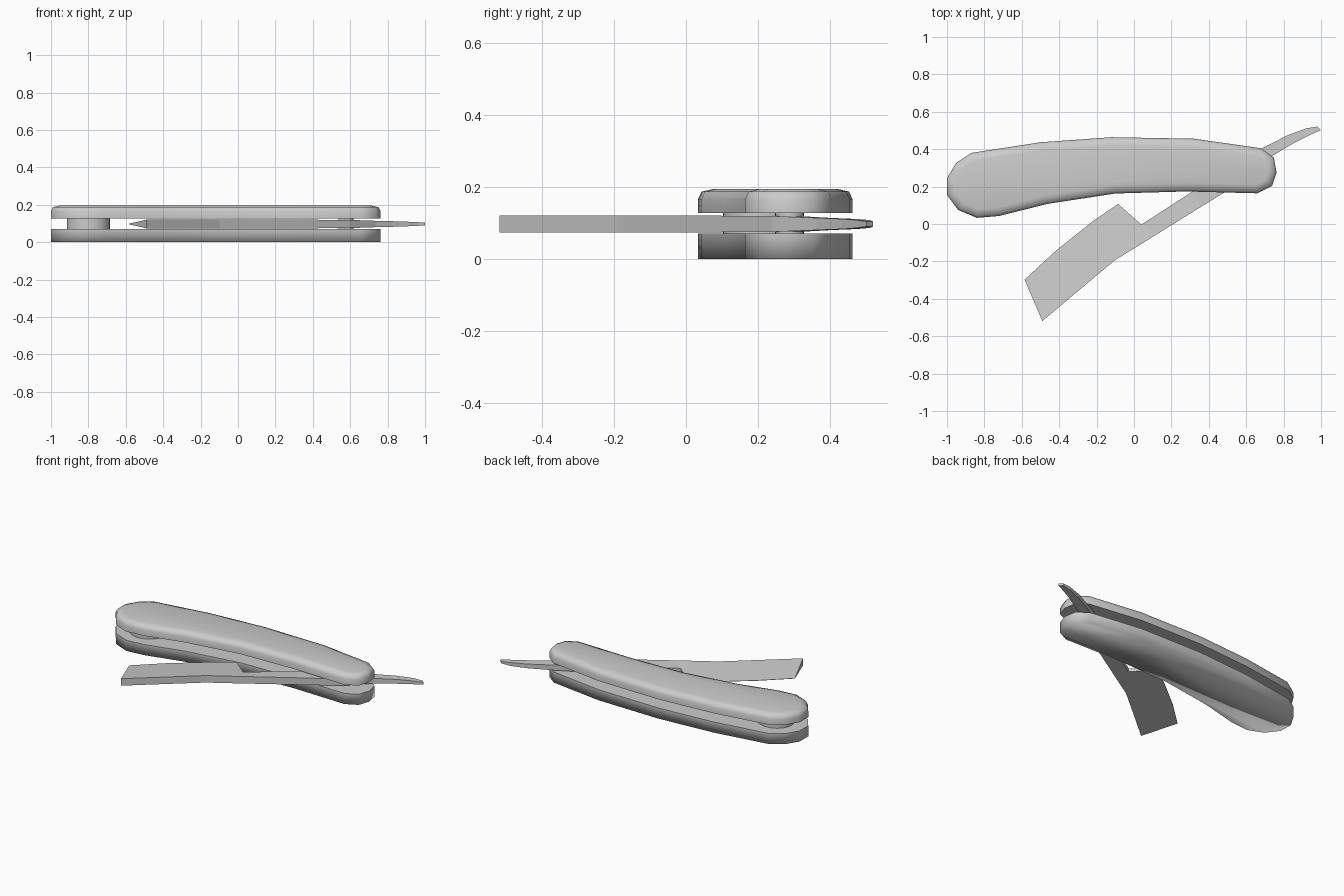
import bpy, bmesh
from mathutils import Vector

cube = bpy.data.objects.get("Cube")
if cube:
    bpy.data.objects.remove(cube)

GREY = (0.6, 0.6, 0.6, 1)
grey = bpy.data.materials.new("plain grey")
grey.use_nodes = True
grey.diffuse_color = GREY
grey.node_tree.nodes["Principled BSDF"].inputs["Base Color"].default_value = GREY


def loft(name, rings, smooth):
    """Skin a list of equal rings and cap both ends; the first cap edge stays sharp."""
    bm = bmesh.new()
    loops = [[bm.verts.new(p) for p in ring] for ring in rings]
    n = len(rings[0])
    for a, b in zip(loops, loops[1:]):
        for i in range(n):
            j = (i + 1) % n
            bm.faces.new((a[i], a[j], b[j], b[i]))
    first_cap = bm.faces.new(loops[0])
    bm.faces.new(loops[-1])
    bmesh.ops.recalc_face_normals(bm, faces=bm.faces)
    for face in bm.faces:
        face.smooth = smooth
    for edge in first_cap.edges:
        edge.smooth = False
    mesh = bpy.data.meshes.new(name)
    bm.to_mesh(mesh)
    bm.free()
    mesh.materials.append(grey)
    obj = bpy.data.objects.new(name, mesh)
    bpy.context.collection.objects.link(obj)


def inset(points, amount):
    """Move a clockwise outline inward with mitred corners."""
    pts = [Vector(p) for p in points]
    result = []
    for i, p in enumerate(pts):
        d1 = (p - pts[i - 1]).normalized()
        d2 = (pts[(i + 1) % len(pts)] - p).normalized()
        n1, n2 = Vector((d1.y, -d1.x)), Vector((d2.y, -d2.x))
        result.append(p + (n1 + n2) * amount / (1 + n1.dot(n2)))
    return result


# Handle scales: curved outline, upper one rounded on top, lower one flat underneath
outline = [(-1, .245), (-.95, .327), (-.87, .38), (-.5, .437), (-.12, .464),
           (.32, .456), (.68, .405), (.748, .355), (.762, .275), (.738, .203),
           (.66, .164), (.28, .174), (-.1, .163), (-.46, .108), (-.72, .043),
           (-.84, .033), (-.94, .075), (-1, .155)]


def scale(name, profile):
    rings = [[(p.x, p.y, z) for p in inset(outline, d)] for d, z in profile]
    loft(name, rings, True)


scale("upper_handle_scale", [(0, .127), (0, .165), (.01, .187), (.045, .195)])
scale("lower_handle_scale", [(0, .07), (0, 0)])

# Blade, tang and tail: cutting side, spine side, half thickness of each
MID = .097
stations = [
    ((-.585, -.298), (-.49, -.519), .001, .023),
    ((-.42, -.145), (-.3, -.359), .001, .023),
    ((-.22, .015), (-.1, -.192), .001, .023),
    ((-.085, .107), (.05, -.1), .001, .023),
    ((.04, -.003), (.13, -.05), .012, .023),
    ((.31, .172), (.36, .093), .022, .023),
    ((.53, .315), (.6, .24), .022, .022),
    ((.68, .402), (.735, .362), .017, .017),
    ((.82, .474), (.86, .436), .014, .014),
    ((.92, .511), (.94, .476), .011, .011),
    ((.98, .521), (1, .502), .007, .007),
]
loft("blade", [[(*e, MID + he), (*s, MID + hs), (*s, MID - hs), (*e, MID - he)]
               for e, s, he, hs in stations], False)


# Spacer at the wide end and pivot pin through the tang
def pin(name, x, y, radius_x, radius_y, sides):
    bpy.ops.mesh.primitive_cylinder_add(vertices=sides, radius=1, depth=.062,
                                        location=(x, y, .0985))
    obj = bpy.context.object
    obj.name = name
    obj.scale = (radius_x, radius_y, 1)
    obj.data.materials.append(grey)
    bpy.ops.object.shade_smooth_by_angle()


pin("end_spacer", -.8, .208, .115, .105, 32)
pin("pivot_pin", .577, .288, .04, .04, 24)
